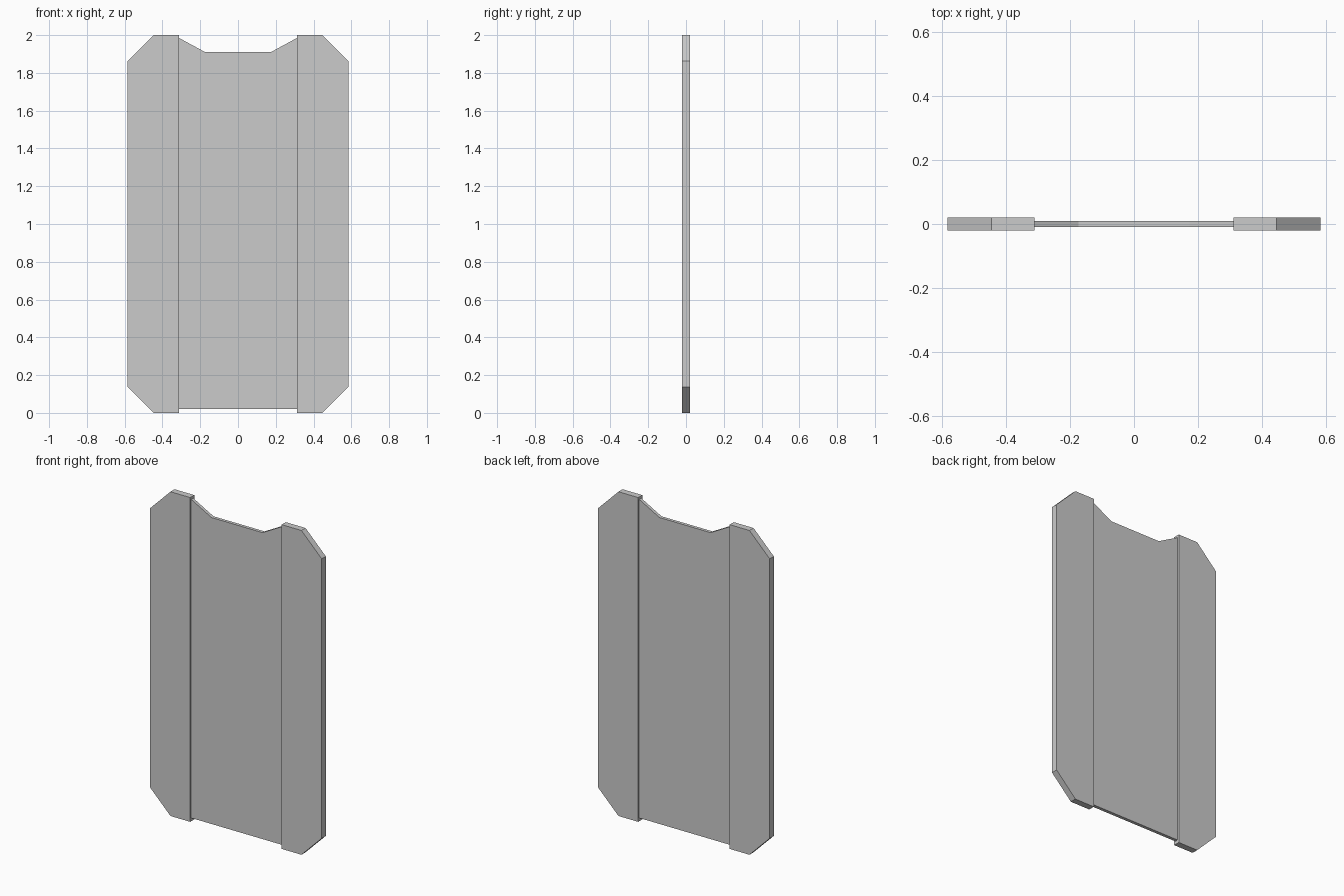
import bpy, bmesh

if "Cube" in bpy.data.objects:
    bpy.data.objects.remove(bpy.data.objects["Cube"])


def slab(name, profile, thickness):
    """Extrude an x-z outline into a slab centred on y = 0."""
    bm = bmesh.new()
    face = bm.faces.new([bm.verts.new((x, -thickness / 2, z)) for x, z in profile])
    ext = bmesh.ops.extrude_face_region(bm, geom=[face])
    verts = [g for g in ext["geom"] if isinstance(g, bmesh.types.BMVert)]
    bmesh.ops.translate(bm, verts=verts, vec=(0, thickness, 0))
    bmesh.ops.recalc_face_normals(bm, faces=bm.faces)
    mesh = bpy.data.meshes.new(name)
    bm.to_mesh(mesh)
    bm.free()
    obj = bpy.data.objects.new(name, mesh)
    bpy.context.collection.objects.link(obj)
    return obj


INNER, CHAMFER, OUTER = 0.312, 0.447, 0.585

# thick side panels with clipped outer corners
side = [(INNER, 0), (CHAMFER, 0), (OUTER, 0.138),
        (OUTER, 1.862), (CHAMFER, 2), (INNER, 2)]
for label, s in (("left", -1), ("right", 1)):
    slab(f"{label}_side_panel", [(s * x, z) for x, z in side], 0.04)

# thinner centre panel with a dipped top edge
half = [(INNER, 0.02), (INNER, 1.985), (0.174, 1.91)]
slab("centre_panel", half + [(-x, z) for x, z in reversed(half)], 0.02)
